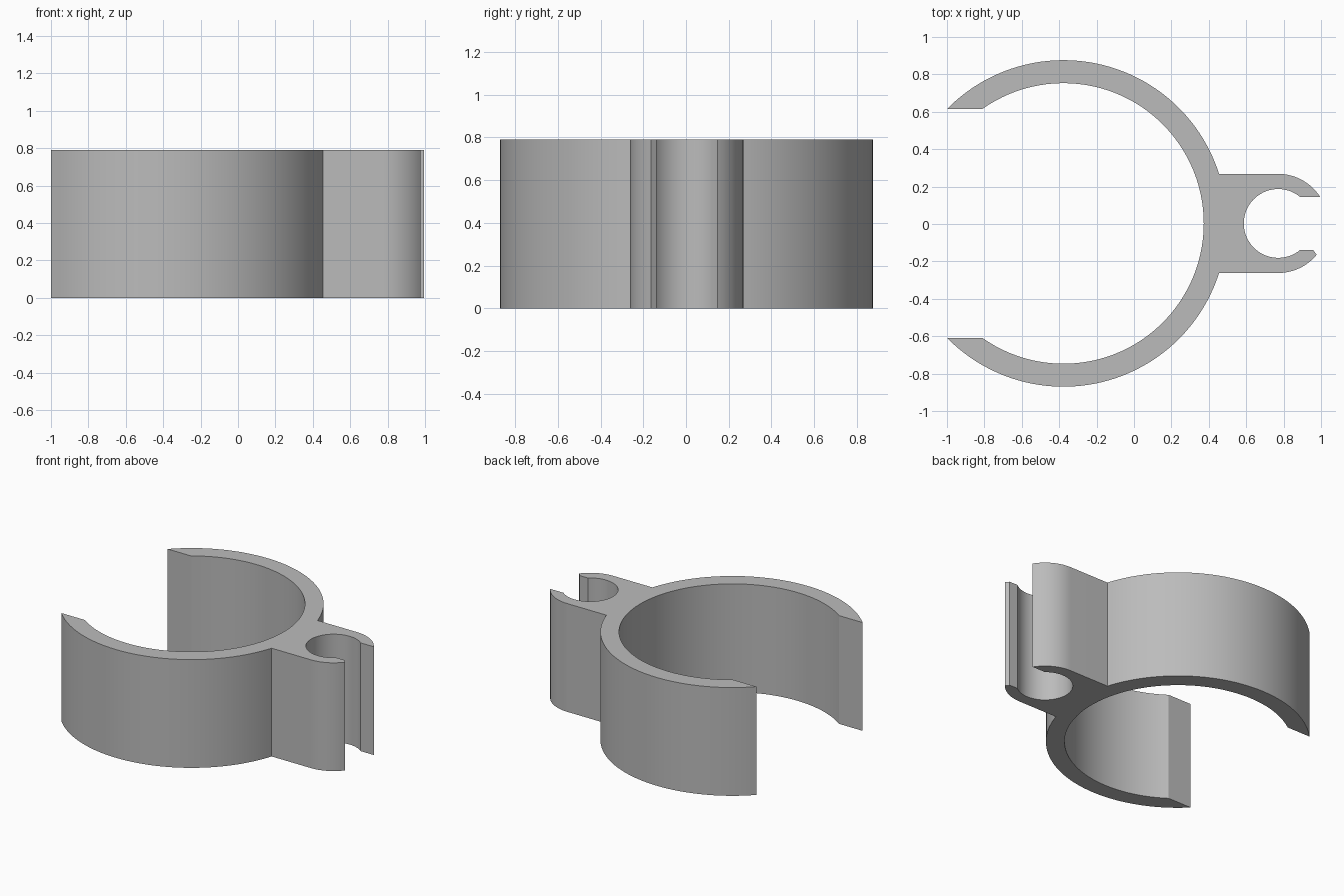
import bpy, bmesh, math

if "Cube" in bpy.data.objects:
    bpy.data.objects.remove(bpy.data.objects["Cube"])

HEIGHT = 0.79
CY = 0.003                      # symmetry line of the clip
RING_X, RING_OUT, RING_IN = -0.377, 0.873, 0.75
HOLE_X, CLIP_OUT, CLIP_IN = 0.771, 0.265, 0.184


def arc(cx, r, a0, a1, n):
    """Points on a circle centred on the symmetry line."""
    return [(cx + r * math.cos(a0 + (a1 - a0) * i / n),
             CY + r * math.sin(a0 + (a1 - a0) * i / n)) for i in range(n + 1)]


def angle(r, dy):
    return math.asin(dy / r)


ring_out_end = math.pi - angle(RING_OUT, 0.612)
ring_in_end = math.pi - angle(RING_IN, 0.612)
neck = angle(RING_OUT, CLIP_OUT)
lip_in = angle(CLIP_IN, 0.141)
lip_top = angle(CLIP_OUT, 0.141)
lip_low = angle(CLIP_OUT, 0.167)

# Closed outline, counter-clockwise from the upper ring tip
outline = []
outline += arc(RING_X, RING_IN, ring_in_end, -ring_in_end, 80)[::-1]     # ring bore
outline = outline[::-1]
outline += arc(RING_X, RING_OUT, -ring_out_end, -neck, 44)               # lower ring outside
outline += arc(HOLE_X, CLIP_OUT, -math.pi / 2, -lip_low, 14)             # lower clip jaw
outline += [(0.957, CY - 0.141)]                                        # bevelled lower lip
outline += arc(HOLE_X, CLIP_IN, -lip_in, lip_in - 2 * math.pi, 48)       # clip bore
outline += arc(HOLE_X, CLIP_OUT, lip_top, math.pi / 2, 14)               # upper clip jaw
outline += arc(RING_X, RING_OUT, neck, ring_out_end, 44)                 # upper ring outside

# Extrude the outline into the solid clip
bm = bmesh.new()
base = bm.faces.new([bm.verts.new((x, y, 0)) for x, y in outline])
top = bmesh.ops.extrude_face_region(bm, geom=[base], use_keep_orig=True)
bmesh.ops.translate(bm, vec=(0, 0, HEIGHT),
                    verts=[v for v in top["geom"] if isinstance(v, bmesh.types.BMVert)])
bmesh.ops.recalc_face_normals(bm, faces=bm.faces)
mesh = bpy.data.meshes.new("double_clip")
bm.to_mesh(mesh)
bm.free()

clip = bpy.data.objects.new("double_clip", mesh)
bpy.context.collection.objects.link(clip)
grey = bpy.data.materials.new("grey plastic")
grey.diffuse_color = (0.5, 0.5, 0.5, 1)
grey.use_nodes = True
grey.node_tree.nodes["Principled BSDF"].inputs["Base Color"].default_value = grey.diffuse_color
mesh.materials.append(grey)

bpy.context.view_layer.objects.active = clip
clip.select_set(True)
bpy.ops.object.shade_smooth_by_angle(angle=math.radians(25))
